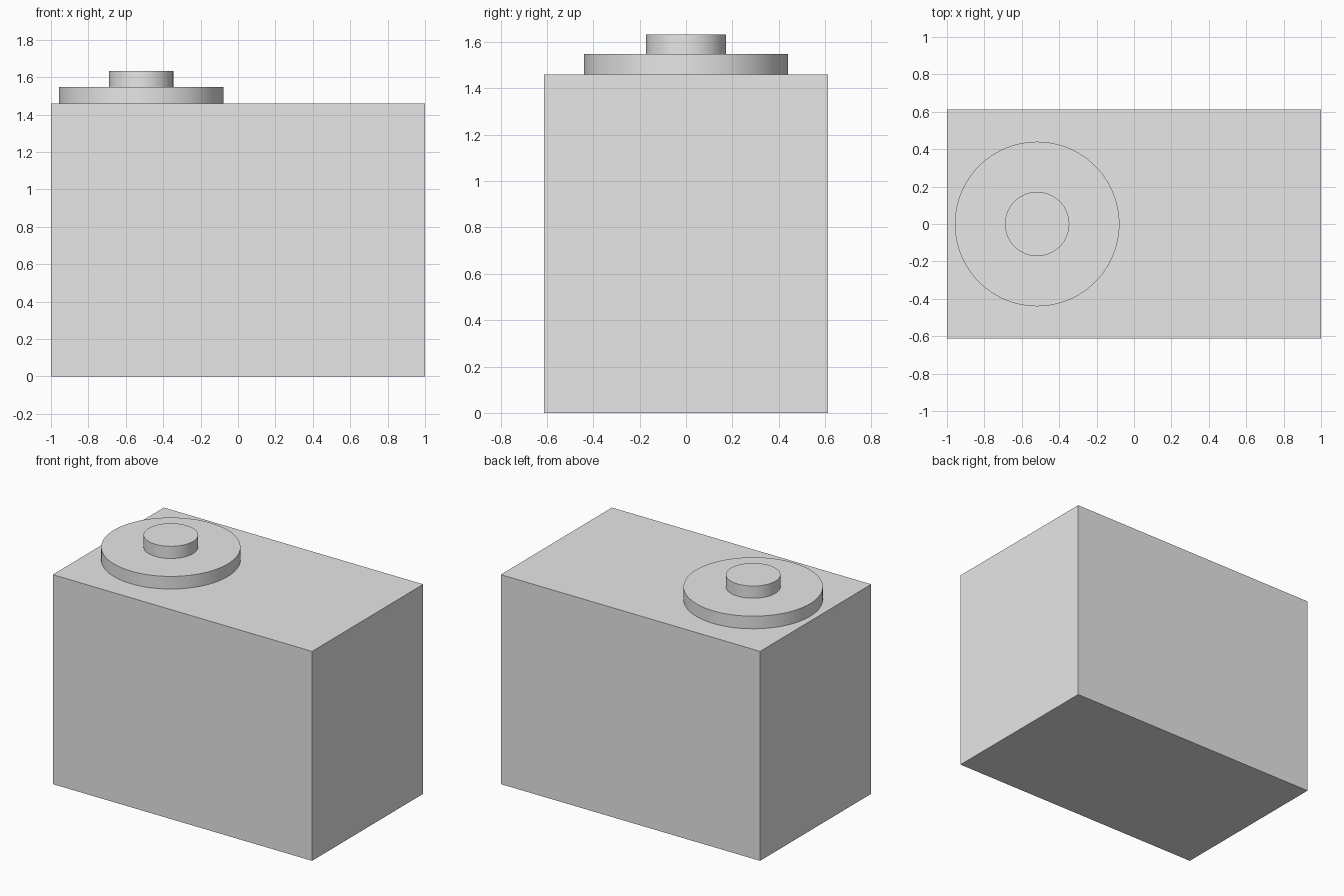
import bpy
import math

cube = bpy.data.objects.get("Cube")
if cube:
    bpy.data.objects.remove(cube, do_unlink=True)

# Single plain grey finish
GREY = (0.8, 0.8, 0.8, 1.0)
grey = bpy.data.materials.new("plain_grey")
grey.use_nodes = True
grey.diffuse_color = GREY
for node in grey.node_tree.nodes:
    if node.type == 'BSDF_PRINCIPLED':
        node.inputs["Base Color"].default_value = GREY

BODY_TOP, DISC_TOP, KNOB_TOP = 1.46, 1.548, 1.633
DIAL_X = -0.518


def finish(name):
    obj = bpy.context.object
    obj.name = obj.data.name = name
    obj.data.materials.clear()
    obj.data.materials.append(grey)
    return obj


def disc(name, radius, bottom, top):
    bpy.ops.mesh.primitive_cylinder_add(
        vertices=96, radius=radius, depth=top - bottom,
        location=(DIAL_X, 0, (bottom + top) / 2))
    finish(name)
    bpy.ops.object.shade_smooth_by_angle(angle=math.radians(30))


# Box body
bpy.ops.mesh.primitive_cube_add(size=1, location=(0, 0, BODY_TOP / 2))
body = finish("body")
body.scale = (2, 1.224, BODY_TOP)
bpy.ops.object.transform_apply(location=False, rotation=False, scale=True)

# Stepped round dial on top
disc("dial_base", 0.44, BODY_TOP, DISC_TOP)
disc("dial_knob", 0.172, DISC_TOP, KNOB_TOP)
